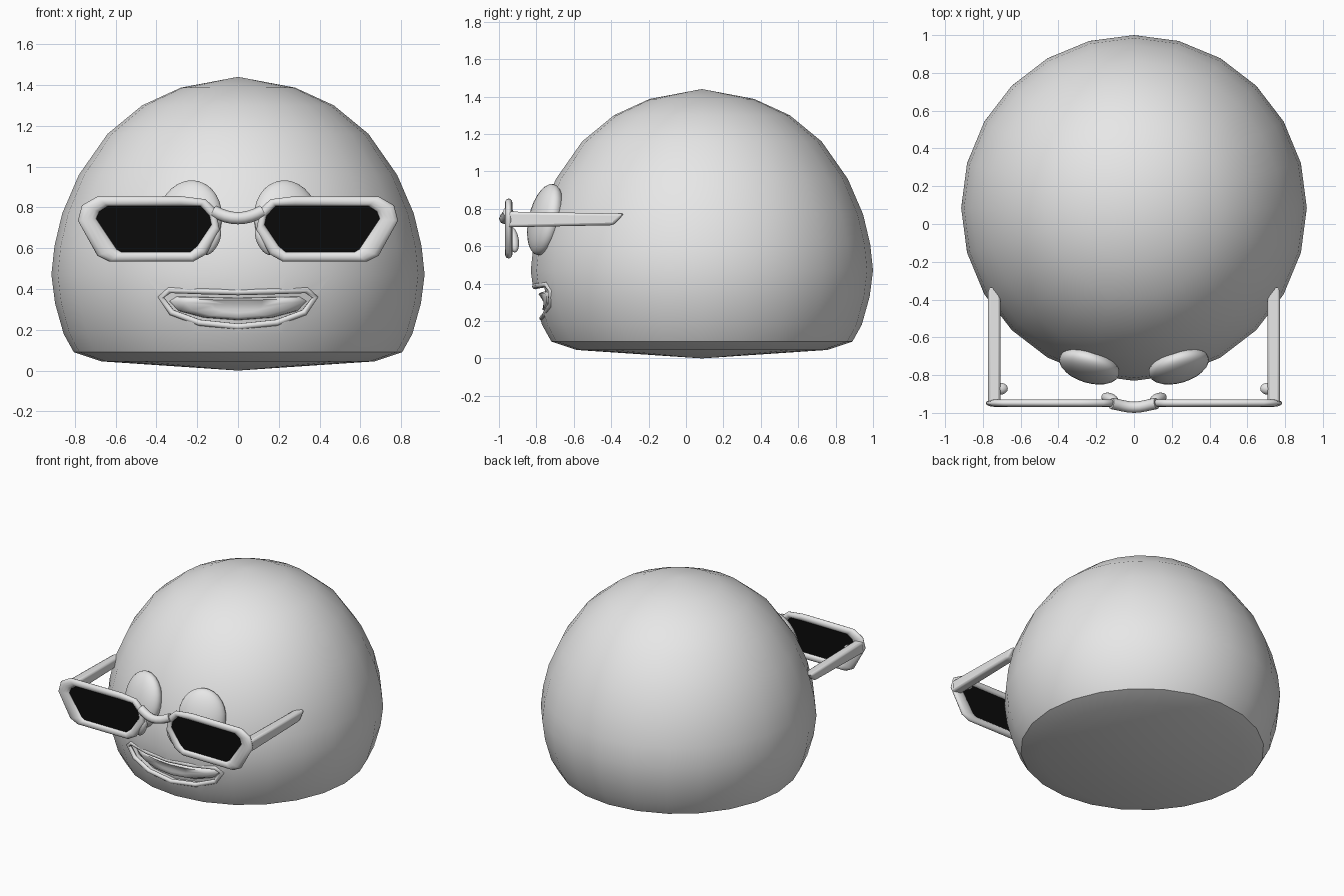
import bpy, bmesh, math
from mathutils import Vector

if "Cube" in bpy.data.objects:
    bpy.data.objects.remove(bpy.data.objects["Cube"], do_unlink=True)


def material(name, value):
    m = bpy.data.materials.new(name)
    m.use_nodes = True
    col = (value, value, value, 1)
    m.diffuse_color = col
    m.node_tree.nodes["Principled BSDF"].inputs["Base Color"].default_value = col
    return m


GREY = material("light_grey", 0.8)
BLACK = material("lens_black", 0.003)
CENTRE_Y = 0.085


def finish(name, bm, mat, angle=40):
    """Turn a bmesh into a smooth shaded object."""
    bmesh.ops.recalc_face_normals(bm, faces=bm.faces)
    me = bpy.data.meshes.new(name)
    bm.to_mesh(me)
    bm.free()
    me.materials.append(mat)
    ob = bpy.data.objects.new(name, me)
    bpy.context.collection.objects.link(ob)
    smooth(ob, angle)
    return ob


def smooth(ob, angle):
    bpy.ops.object.select_all(action="DESELECT")
    ob.select_set(True)
    bpy.context.view_layer.objects.active = ob
    bpy.ops.object.shade_smooth_by_angle(angle=math.radians(angle))


def apply(ob, kind, **settings):
    mod = ob.modifiers.new(kind, kind)
    for key, val in settings.items():
        setattr(mod, key, val)
    bpy.context.view_layer.objects.active = ob
    bpy.ops.object.modifier_apply(modifier=mod.name)


def loft(bm, rings, closed):
    """Skin quads between equal-length rings of points."""
    loops = [[bm.verts.new(p) for p in ring] for ring in rings]
    n = len(loops[0])
    for i in range(len(loops) if closed else len(loops) - 1):
        a, b = loops[i], loops[(i + 1) % len(loops)]
        for j in range(n):
            k = (j + 1) % n
            bm.faces.new((a[j], a[k], b[k], b[j]))
    if not closed:
        bm.faces.new(loops[0])
        bm.faces.new(loops[-1])


def ellipsoid(name, loc, radii, rot):
    bpy.ops.mesh.primitive_uv_sphere_add(segments=24, ring_count=14, location=loc, rotation=rot)
    ob = bpy.context.object
    ob.name = name
    ob.scale = radii
    ob.data.materials.append(GREY)
    bpy.ops.object.shade_smooth()
    return ob


def tube(name, points, radius, cyclic=False):
    """Round bar along a smooth path, as a mesh."""
    cu = bpy.data.curves.new(name, "CURVE")
    cu.dimensions = "3D"
    cu.bevel_depth = radius
    cu.bevel_resolution = 2
    cu.use_fill_caps = True
    sp = cu.splines.new("POLY")
    sp.points.add(len(points) - 1)
    for p, co in zip(sp.points, points):
        p.co = (*co, 1)
    sp.use_cyclic_u = cyclic
    ob = bpy.data.objects.new(name, cu)
    bpy.context.collection.objects.link(ob)
    bpy.ops.object.select_all(action="DESELECT")
    ob.select_set(True)
    bpy.context.view_layer.objects.active = ob
    bpy.ops.object.convert(target="MESH")
    ob = bpy.context.object
    ob.data.materials.append(GREY)
    smooth(ob, 60)
    return ob


# Round head with a flattened base
profile = [(0.67, 0.045), (0.805, 0.09), (0.855, 0.18), (0.897, 0.33), (0.915, 0.47),
           (0.90, 0.61), (0.862, 0.77), (0.78, 0.96), (0.64, 1.16), (0.47, 1.30), (0.28, 1.387)]
bm = bmesh.new()
rings = []
for r, z in profile:
    rings.append([(r * math.sin(a), CENTRE_Y + r * math.cos(a), z)
                  for a in (math.tau * i / 24 for i in range(24))])
loft(bm, rings, False)
for f in [f for f in bm.faces if len(f.verts) == 24]:
    tip = 1.44 if f.calc_center_median().z > 1 else 0.0
    fan = bmesh.ops.poke(bm, faces=[f])
    fan["verts"][0].co.z = tip
head = finish("head", bm, GREY, 60)


# Mouth recess, wrapped around the front of the head
def surface_radius(z):
    for (r0, z0), (r1, z1) in zip(profile, profile[1:]):
        if z0 <= z <= z1:
            return r0 + (r1 - r0) * (z - z0) / (z1 - z0)
    return profile[0][0]


def wrap(x, z, offset):
    r = surface_radius(z) + offset
    return (x, CENTRE_Y - math.sqrt(r * r - x * x), z)


half = [(0.0, 0.385), (0.18, 0.39), (0.335, 0.395), (0.378, 0.36), (0.325, 0.285), (0.19, 0.235), (0.0, 0.215)]
mouth = half + [(-x, z) for x, z in half[-2:0:-1]]
bm = bmesh.new()
loft(bm, [[wrap(x, z, d) for x, z in mouth] for d in (-0.06, 0.1)], False)
bmesh.ops.triangulate(bm, faces=[f for f in bm.faces if len(f.verts) > 4])
cutter = finish("mouth_cutter", bm, GREY)
apply(head, "BOOLEAN", operation="DIFFERENCE", object=cutter, solver="EXACT")
bpy.data.objects.remove(cutter, do_unlink=True)
smooth(head, 40)

# Lip rim and the soft inner lip
tube("lip_rim", [wrap(x, z, -0.012) for x, z in mouth], 0.016, True)
inner = [(x * 0.86, 0.305 + (z - 0.305) * 0.62) for x, z in mouth]
bm = bmesh.new()
loft(bm, [[wrap(x * s, 0.305 + (z - 0.305) * s, d) for x, z in inner]
          for s, d in ((1.05, -0.07), (1.0, -0.045), (0.8, -0.025), (0.4, -0.035))], False)
finish("inner_lip", bm, GREY, 80)

# Eyes
for side, tag in ((1, "left"), (-1, "right")):
    ellipsoid(tag + "_eye", (0.237 * side, -0.752, 0.742), (0.165, 0.08, 0.195),
              (math.radians(-13), 0, math.radians(17 * side)))

# Glasses: outer and inner edge of one rim, as pairs
edges = [((0.16, 0.84), (0.185, 0.806)), ((0.28, 0.855), (0.28, 0.806)),
         ((0.69, 0.853), (0.64, 0.806)), ((0.765, 0.81), (0.68, 0.78)),
         ((0.785, 0.735), (0.695, 0.745)), ((0.69, 0.564), (0.595, 0.595)),
         ((0.63, 0.534), (0.57, 0.58)), ((0.22, 0.534), (0.235, 0.58)),
         ((0.155, 0.57), (0.20, 0.61)), ((0.09, 0.69), (0.13, 0.715)),
         ((0.11, 0.795), (0.14, 0.76))]
FRAME_Y = -0.948
for side, tag in ((1, "left"), (-1, "right")):
    rings = []
    for out, inn in edges:
        o, i = Vector(out), Vector(inn)
        mid, arm = (o + i) / 2, (o - i) / 2
        ring = []
        for k in range(12):
            a = math.tau * k / 12
            p = mid + arm * math.cos(a)
            ring.append((p.x * side, FRAME_Y + 0.02 * math.sin(a), p.y))
        rings.append(ring)
    bm = bmesh.new()
    loft(bm, rings, True)
    finish(tag + "_rim", bm, GREY, 80)

    # Dark lens
    bm = bmesh.new()
    loft(bm, [[((i[0] * 1.0) * side, y, i[1]) for _, i in edges]
              for y in (FRAME_Y - 0.004, FRAME_Y + 0.004)], False)
    lens = finish(tag + "_lens", bm, BLACK)

    # Temple arm, slanted at the tip
    bm = bmesh.new()
    loft(bm, [[((0.74 + dx) * side, y + tip * dz, 0.743 + dz * h) for dx, dz in
               ((-0.033, -1), (0.033, -1), (0.033, 1), (-0.033, 1))]
              for y, h, tip in ((-0.955, 0.042, 0), (-0.36, 0.031, 0.03))], False)
    arm = finish(tag + "_temple", bm, GREY)
    apply(arm, "BEVEL", width=0.014, segments=2)
    smooth(arm, 50)

    # Hinge knob and nose pad
    ellipsoid(tag + "_hinge", (0.71 * side, -0.872, 0.743), (0.042, 0.032, 0.03), (0, 0, 0))
    ellipsoid(tag + "_nose_pad", (0.128 * side, -0.925, 0.635), (0.035, 0.03, 0.075),
              (0, math.radians(-28 * side), math.radians(20 * side)))

# Bridge
span = [(x / 100, -0.948 - 0.022 * math.cos(x / 15 * math.pi / 2) ** 2, 0.747 + 0.035 * (x / 12) ** 2)
        for x in range(-12, 13, 3)]
tube("bridge", span, 0.03)
